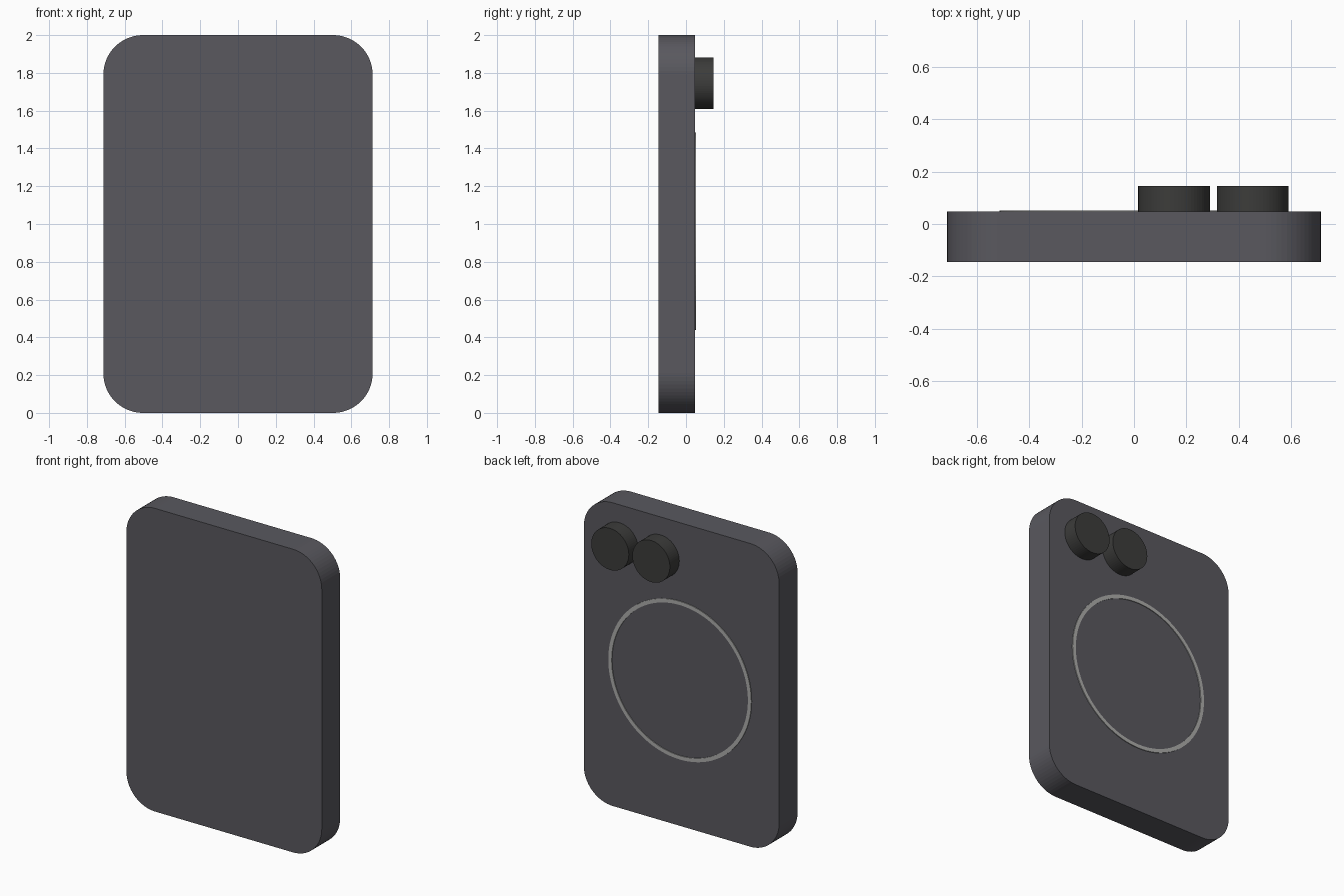
import bpy, bmesh, math
from math import cos, sin, pi

cube = bpy.data.objects.get("Cube")
if cube:
    bpy.data.objects.remove(cube, do_unlink=True)

FRONT, BACK = -0.145, 0.047


def material(name, rgb):
    mat = bpy.data.materials.new(name)
    mat.use_nodes = True
    color = (*rgb, 1)
    mat.diffuse_color = color
    bsdf = next(n for n in mat.node_tree.nodes if n.type == "BSDF_PRINCIPLED")
    bsdf.inputs["Base Color"].default_value = color
    return mat


def circle(cx, cz, r, n, start=0.0, sweep=2 * pi, closed=True):
    steps = n if closed else n + 1
    return [(cx + r * cos(start + sweep * i / n), cz + r * sin(start + sweep * i / n))
            for i in range(steps)]


def extrude(name, outline, y0, y1, mat, hole=None):
    """Extrude an x-z outline along y, optionally with a matching hole outline."""
    bm = bmesh.new()

    def loop(points, y):
        return [bm.verts.new((x, y, z)) for x, z in points]

    def bridge(a, b):
        n = len(a)
        for i in range(n):
            j = (i + 1) % n
            bm.faces.new((a[i], a[j], b[j], b[i]))

    front, back = loop(outline, y0), loop(outline, y1)
    bridge(front, back)
    if hole:
        inner_front, inner_back = loop(hole, y0), loop(hole, y1)
        bridge(inner_back, inner_front)
        bridge(back, inner_back)
        bridge(inner_front, front)
    else:
        bm.faces.new(front)
        bm.faces.new(back)
    bmesh.ops.recalc_face_normals(bm, faces=bm.faces)
    mesh = bpy.data.meshes.new(name)
    bm.to_mesh(mesh)
    bm.free()
    mesh.materials.append(mat)
    obj = bpy.data.objects.new(name, mesh)
    bpy.context.collection.objects.link(obj)
    return obj


body_gray = material("slate gray", (0.10, 0.098, 0.113))
lens_black = material("charcoal", (0.045, 0.045, 0.043))
ring_gray = material("light gray", (0.41, 0.41, 0.40))

# Rounded slab body
half_w, height, radius = 0.713, 2.0, 0.21
outline = []
for k, (sx, top) in enumerate([(1, 1), (-1, 1), (-1, 0), (1, 0)]):
    cx = sx * (half_w - radius)
    cz = height - radius if top else radius
    outline += circle(cx, cz, radius, 16, k * pi / 2, pi / 2, closed=False)
extrude("body", outline, FRONT, BACK, body_gray)

# Two round lenses on the back
for name, x in (("inner_lens", 0.153), ("outer_lens", 0.453)):
    extrude(name, circle(x, 1.745, 0.137, 64), BACK, 0.145, lens_black)

# Thin ring on the back
extrude("back_ring", circle(0.009, 0.962, 0.522, 96), BACK - 0.002, BACK + 0.005,
        ring_gray, hole=circle(0.009, 0.962, 0.497, 96))
